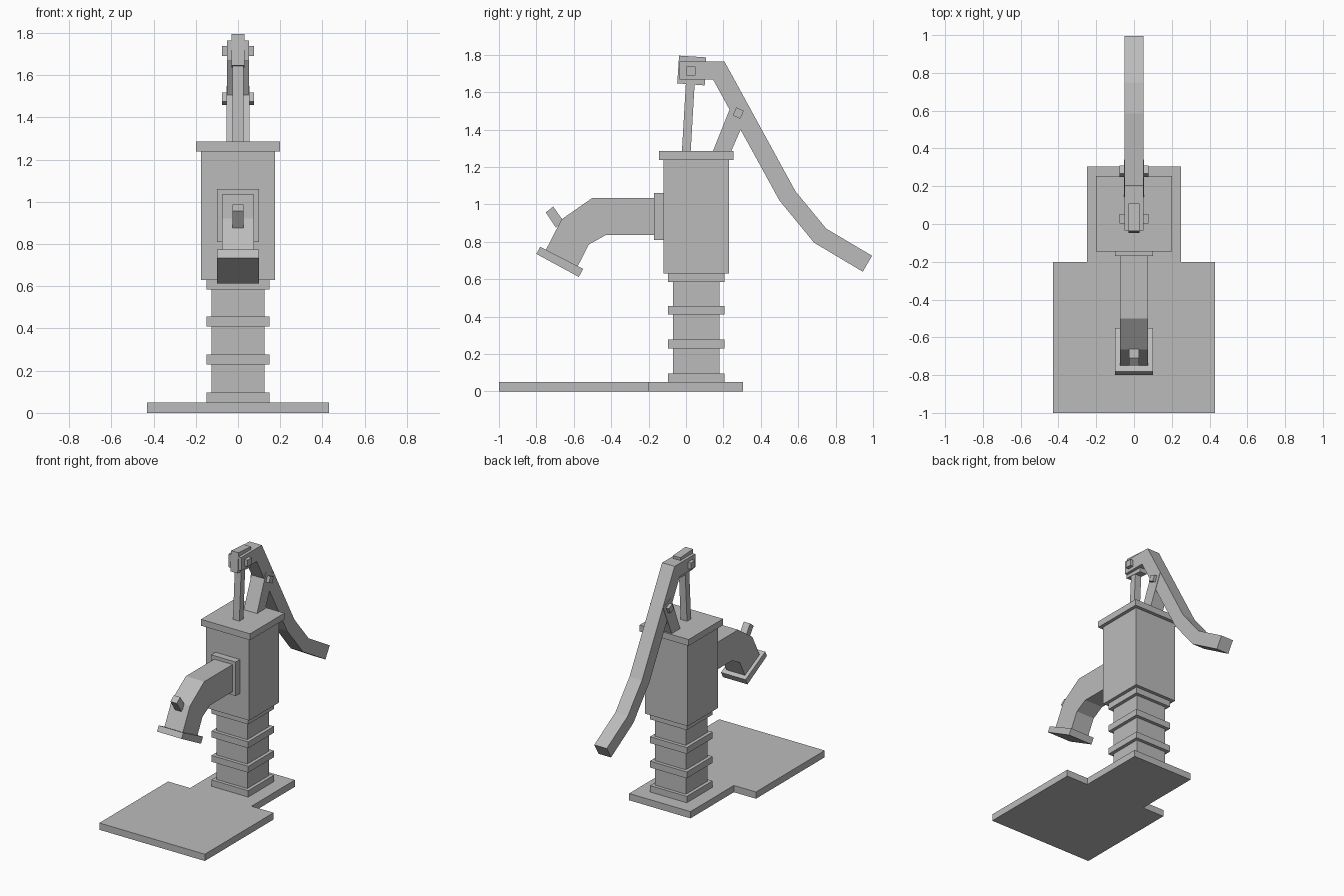
import bpy
import bmesh
from mathutils import Vector

cube = bpy.data.objects.get("Cube")
if cube:
    bpy.data.objects.remove(cube, do_unlink=True)

metal = bpy.data.materials.new("plain_grey")
metal.use_nodes = True
GREY = (0.5, 0.5, 0.5, 1)
metal.diffuse_color = GREY
metal.node_tree.nodes["Principled BSDF"].inputs["Base Color"].default_value = GREY


def extrude(name, points, offset):
    """Extrude a planar outline into a flat-shaded solid."""
    bm = bmesh.new()
    face = bm.faces.new([bm.verts.new(p) for p in points])
    result = bmesh.ops.extrude_face_region(bm, geom=[face])
    moved = [v for v in result["geom"] if isinstance(v, bmesh.types.BMVert)]
    bmesh.ops.translate(bm, verts=moved, vec=Vector(offset))
    bmesh.ops.recalc_face_normals(bm, faces=bm.faces)
    mesh = bpy.data.meshes.new(name)
    bm.to_mesh(mesh)
    bm.free()
    mesh.materials.append(metal)
    obj = bpy.data.objects.new(name, mesh)
    bpy.context.collection.objects.link(obj)


def side_profile(name, half_width, outline):
    """Part drawn as a (y, z) outline and centred across x."""
    extrude(name, [(-half_width, y, z) for y, z in outline], (2 * half_width, 0, 0))


def square_block(name, half, bottom, top):
    """Square block around the pump axis."""
    axis = 0.055
    corners = [(-1, -1), (1, -1), (1, 1), (-1, 1)]
    extrude(name, [(x * half, axis + y * half, bottom) for x, y in corners], (0, 0, top - bottom))


# Stepped ground slab
right_half = [(0.43, -1), (0.43, -0.2), (0.25, -0.2), (0.25, 0.305)]
slab = right_half + [(-x, y) for x, y in reversed(right_half)]
extrude("base_slab", [(x, y, 0) for x, y in slab], (0, 0, 0.05))

# Column with collars, body and cap
square_block("column", 0.125, 0.05, 0.63)
for i, z in enumerate((0.05, 0.23, 0.41, 0.585)):
    square_block(f"column_collar_{i + 1}", 0.15, z, z + 0.047)
square_block("pump_body", 0.175, 0.63, 1.24)
square_block("body_cap", 0.2, 1.238, 1.285)

# Spout
side_profile("spout_flange", 0.1, [(-0.17, 0.81), (-0.12, 0.81), (-0.12, 1.06), (-0.17, 1.06)])
side_profile("spout", 0.075, [
    (-0.17, 1.035), (-0.5, 1.035), (-0.665, 0.92), (-0.75, 0.755),
    (-0.58, 0.667), (-0.52, 0.785), (-0.43, 0.835), (-0.17, 0.835)])
side_profile("spout_lip", 0.1, [(-0.78, 0.773), (-0.8, 0.735), (-0.573, 0.612), (-0.55, 0.655)])
side_profile("spout_hook", 0.026, [(-0.75, 0.957), (-0.71, 0.988), (-0.655, 0.91), (-0.695, 0.875)])

# Piston rod and its head
side_profile("piston_rod", 0.026, [(-0.022, 1.28), (0.025, 1.28), (0.047, 1.66), (0, 1.66)])
side_profile("rod_head", 0.03, [(-0.047, 1.647), (-0.037, 1.795), (0.108, 1.786), (0.1, 1.636)])

# Lever handle and its support
side_profile("handle", 0.051, [
    (-0.035, 1.765), (0.205, 1.765), (0.585, 1.07), (0.75, 0.87), (0.995, 0.725),
    (0.945, 0.64), (0.685, 0.795), (0.5, 1.02), (0.145, 1.667), (-0.035, 1.667)])
side_profile("handle_support", 0.054, [(0.142, 1.28), (0.24, 1.28), (0.342, 1.513), (0.25, 1.55)])

# Pivot pins
side_profile("rod_pin", 0.076, [(0.003, 1.69), (0.052, 1.69), (0.052, 1.738), (0.003, 1.738)])
side_profile("support_pin", 0.076, [(0.25, 1.475), (0.29, 1.458), (0.309, 1.5), (0.268, 1.518)])
